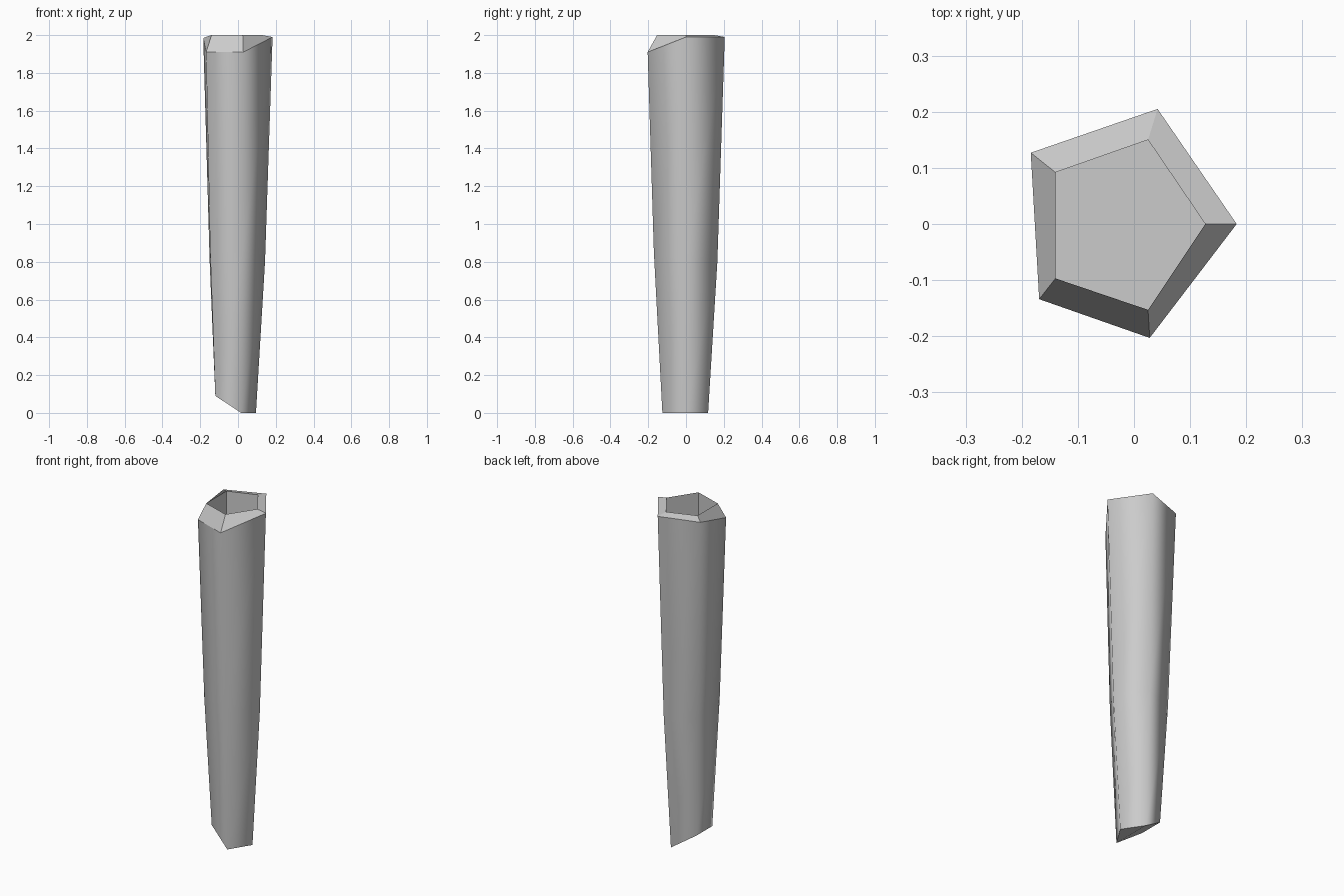
import bpy, bmesh

if "Cube" in bpy.data.objects:
    bpy.data.objects.remove(bpy.data.objects["Cube"])

# Five-sided cross-sections, counter-clockwise from the +x corner
BASE = [(.095, 0, 0), (.017, .117, 0), (-.12, .072, .09), (-.12, -.075, .09), (.017, -.125, 0)]
MIDDLE = [(.143, 0, .8), (.03, .166, .8), (-.15, .102, .8), (-.147, -.106, .85), (.025, -.17, .85)]
SHOULDER = [(.183, 0, 1.99), (.042, .205, 1.99), (-.184, .127, 1.985),
            (-.169, -.134, 1.91), (.028, -.203, 1.91)]
LIP = [(.127, 0, 2), (.025, .15, 2), (-.14, .092, 2), (-.14, -.097, 2), (.025, -.153, 2)]
FLOOR_Z = 1.8

bm = bmesh.new()


def ring(points):
    return [bm.verts.new(p) for p in points]


def bridge(lower, upper, smooth):
    for i in range(5):
        j = (i + 1) % 5
        face = bm.faces.new((lower[i], lower[j], upper[j], upper[i]))
        face.smooth = smooth


def sharpen(loop):
    for i in range(5):
        bm.edges.get((loop[i], loop[(i + 1) % 5])).smooth = False


base, middle, shoulder, lip = map(ring, (BASE, MIDDLE, SHOULDER, LIP))
floor = ring([(x, y, FLOOR_Z) for x, y, z in LIP])

# Smooth tapered sides, flat chamfered rim and hollow
bridge(base, middle, True)
bridge(middle, shoulder, True)
bridge(shoulder, lip, False)
bridge(lip, floor, False)
bm.faces.new(floor)

# Angled foot: a flat triangle and a slanted cut
bm.faces.new((base[0], base[4], base[1]))
bm.faces.new((base[1], base[4], base[3], base[2]))

sharpen(base)
sharpen(shoulder)
bmesh.ops.recalc_face_normals(bm, faces=bm.faces[:])

mesh = bpy.data.meshes.new("tapered_post")
bm.to_mesh(mesh)
bm.free()
post = bpy.data.objects.new("tapered_post", mesh)
bpy.context.collection.objects.link(post)
